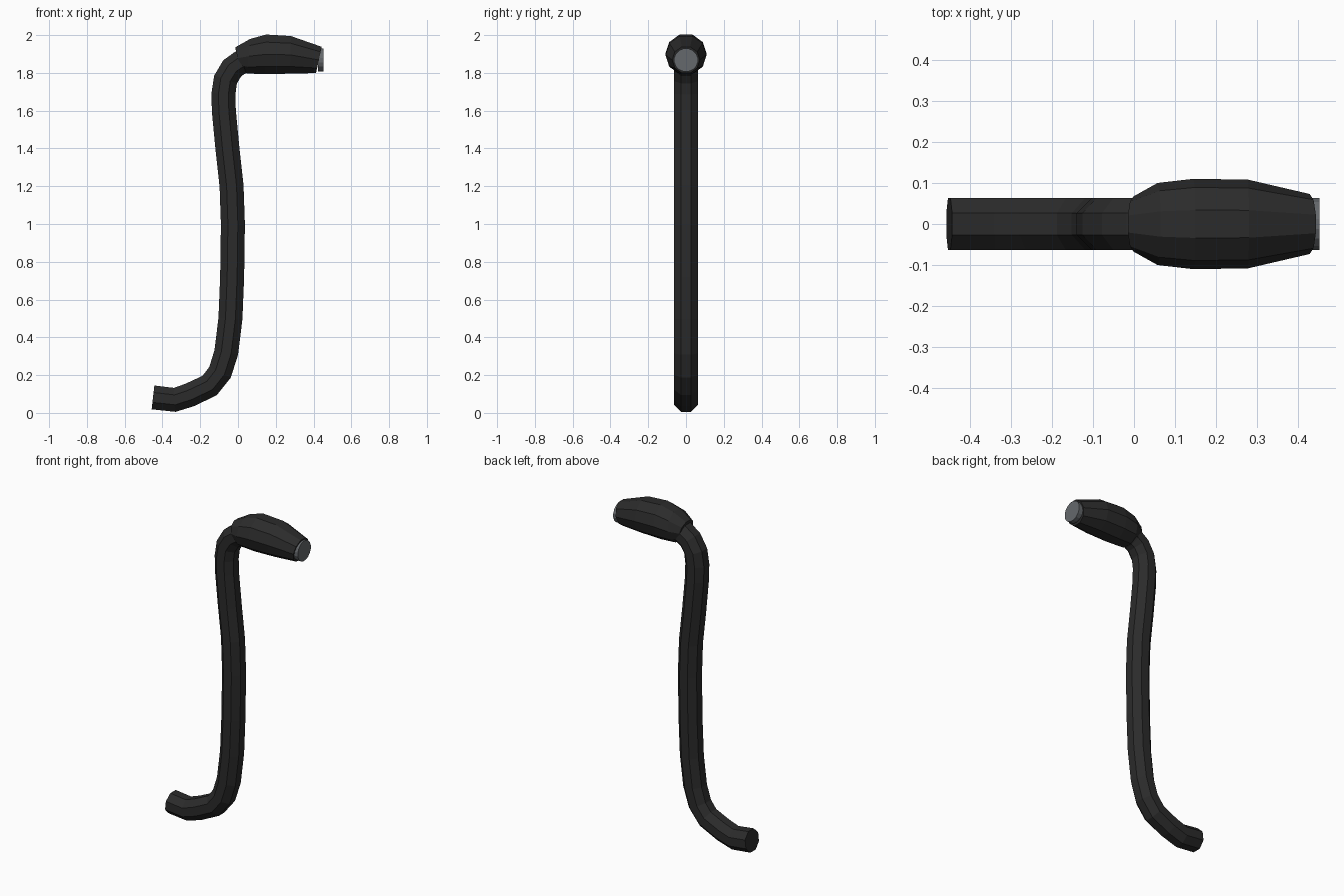
import bpy, bmesh, math
from mathutils import Vector

if "Cube" in bpy.data.objects:
    bpy.data.objects.remove(bpy.data.objects["Cube"])


def material(name, rgb):
    m = bpy.data.materials.new(name)
    m.diffuse_color = (*rgb, 1)
    m.use_nodes = True
    m.node_tree.nodes["Principled BSDF"].inputs["Base Color"].default_value = m.diffuse_color
    return m


black = material("black rubber", (0.024, 0.024, 0.024))
grey = material("grey metal", (0.13, 0.14, 0.15))


def loft(name, rings, sides, phase, mat):
    """Skin closed rings; each ring = (centre, up vector, half width in y)."""
    bm = bmesh.new()
    loops = []
    for c, up, wy in rings:
        loop = []
        for i in range(sides):
            a = math.tau * (i + phase) / sides
            loop.append(bm.verts.new(c + Vector((0, wy * math.cos(a), 0)) + up * math.sin(a)))
        loops.append(loop)
    for a, b in zip(loops, loops[1:]):
        for i in range(sides):
            j = (i + 1) % sides
            bm.faces.new((a[i], a[j], b[j], b[i]))
    bm.faces.new(loops[0])
    bm.faces.new(loops[-1])
    bmesh.ops.recalc_face_normals(bm, faces=bm.faces)
    me = bpy.data.meshes.new(name)
    bm.to_mesh(me)
    bm.free()
    me.materials.append(mat)
    ob = bpy.data.objects.new(name, me)
    bpy.context.collection.objects.link(ob)
    return ob


# bent octagonal tube, path in the x-z plane
path = [(-.45, .082), (-.335, .069), (-.255, .095), (-.15, .145), (-.095, .215),
        (-.062, .32), (-.04, .5), (-.031, .72), (-.027, 1.0), (-.034, 1.2),
        (-.056, 1.4), (-.075, 1.6), (-.077, 1.69), (-.066, 1.765), (-.03, 1.825),
        (.01, 1.853), (.06, 1.87)]
pts = [Vector((x, 0, z)) for x, z in path]
r = 0.0635 / math.cos(math.pi / 8)
rings = []
for i, p in enumerate(pts):
    t = (pts[min(i + 1, len(pts) - 1)] - pts[max(i - 1, 0)]).normalized()
    rings.append((p, Vector((-t.z, 0, t.x)) * r, r))
loft("bent_tube", rings, 8, 0.5, black)

# bulging ten-sided head: top x,z / bottom x,z / half width
profile = [(-.015, 1.935, .012, 1.82, .067), (.065, 1.98, .05, 1.797, .1),
           (.15, 2.003, .14, 1.793, .11), (.28, 1.995, .275, 1.796, .108),
           (.443, 1.938, .413, 1.799, .073)]
rings = []
for tx, tz, bx, bz, w in profile:
    top, bot = Vector((tx, 0, tz)), Vector((bx, 0, bz))
    rings.append(((top + bot) / 2, (top - bot) / 2 / math.cos(math.pi / 10), w))
loft("head", rings, 10, 0, black)

# grey end cap
rings = [(Vector((x, 0, 1.868)), Vector((0, 0, .062)), .064) for x in (.423, .452)]
loft("end_cap", rings, 16, 0.5, grey)
